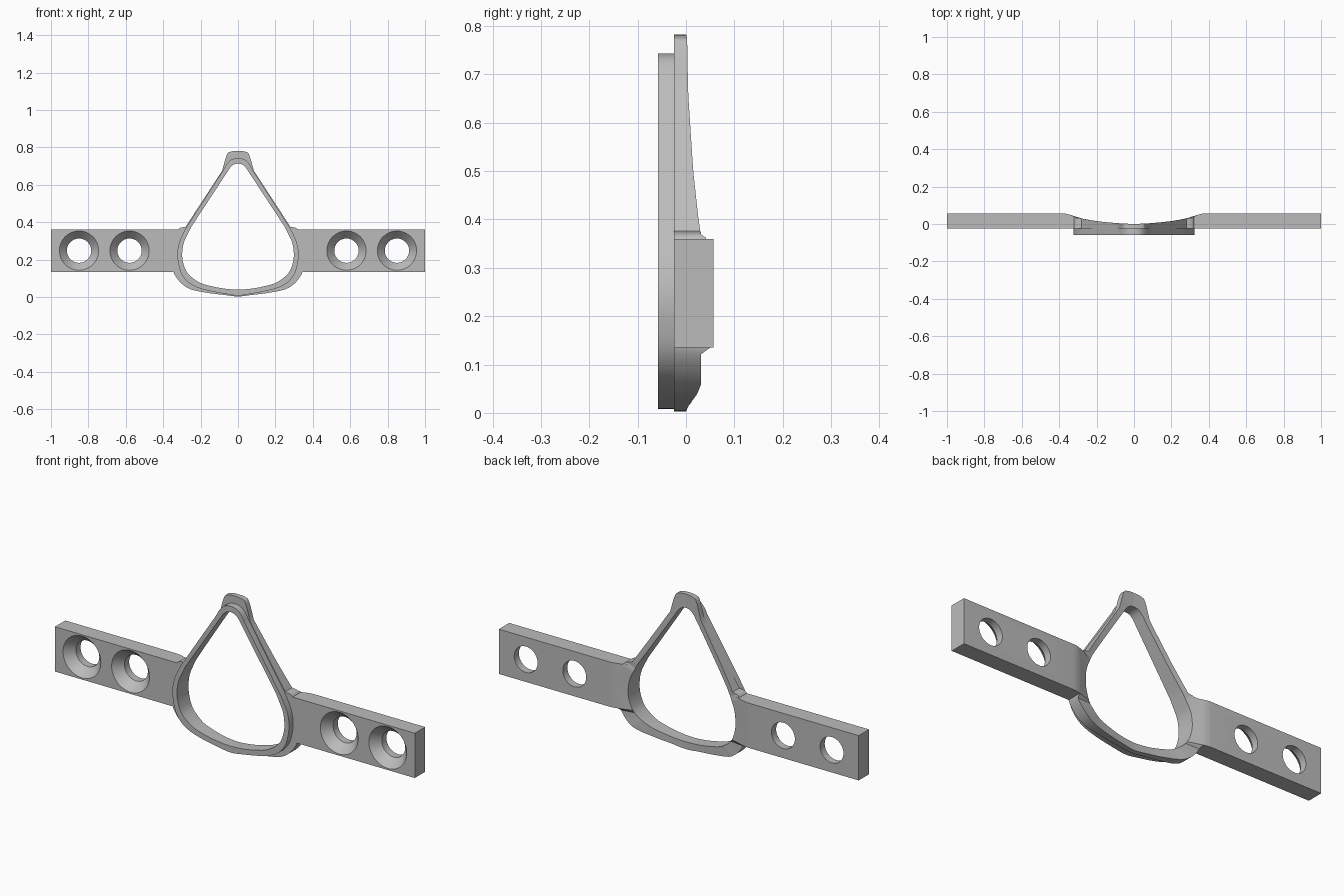
import bpy, bmesh, math
from mathutils import Vector

if "Cube" in bpy.data.objects:
    bpy.data.objects.remove(bpy.data.objects["Cube"])

grey = bpy.data.materials.new("plain grey")
grey.diffuse_color = (0.5, 0.5, 0.5, 1)
grey.use_nodes = True
grey.node_tree.nodes["Principled BSDF"].inputs["Base Color"].default_value = grey.diffuse_color

FRONT, STEP, BACK = -0.058, -0.025, 0.057
ARM_LOW, ARM_HIGH = 0.135, 0.36

# Back surface: depth as a function of distance from the centre line
BACK_CURVE = [(0, 0), (.05, .002), (.1, .005), (.2, .015), (.265, .026), (.3, .034),
              (.325, .043), (.345, .05), (.365, .055), (.385, BACK)]

def back_y(x):
    x = abs(x)
    for (x0, y0), (x1, y1) in zip(BACK_CURVE, BACK_CURVE[1:]):
        if x <= x1:
            return y0 + (y1 - y0) * (x - x0) / (x1 - x0)
    return BACK

# Right halves of the three ring outlines (x, z), top to bottom
INNER = [(0, .713), (.025, .707), (.043, .69), (.055, .672), (.25, .375), (.27, .335),
         (.29, .29), (.298, .24), (.295, .19), (.275, .135), (.24, .1), (.2, .075),
         (.15, .06), (.08, .046), (0, .04)]
LIP = [(0, .743), (.035, .735), (.06, .712), (.078, .68), (.273, .378), (.291, .345),
       (.313, .295), (.324, .24), (.32, .185), (.303, .125), (.268, .08), (.22, .052),
       (.155, .033), (.08, .019), (0, .008)]
OUTER = [(0, .782), (.04, .777), (.06, .76), (.085, .675), (.28, .376), (.32, .362),
         (.33, .30), (.335, .24), (.34, .185), (.345, .135), (.31, .08), (.255, .042),
         (.16, .022), (.08, .012), (0, .003)]
STRUT = 3  # index of the long straight segment

def smooth_loop(half):
    p = [Vector(q) for q in half]
    flip = lambda v: Vector((-v.x, v.y))
    pts = []
    for i in range(len(p) - 1):
        a, b = p[i], p[i + 1]
        if i == STRUT:
            pts += [a.lerp(b, k / 10) for k in range(10)]
            continue
        before = flip(p[1]) if i == 0 else p[i - 1]
        after = flip(p[-2]) if i == len(p) - 2 else p[i + 2]
        if i == STRUT - 1:
            after = 2 * b - a
        if i == STRUT + 1:
            before = 2 * a - b
        for k in range(4):
            t = k / 4
            pts.append(0.5 * (2 * a + (b - before) * t
                              + (2 * before - 5 * a + 4 * b - after) * t * t
                              + (3 * a - before - 3 * b + after) * t ** 3))
    pts.append(p[-1])
    return pts + [flip(v) for v in pts[-2:0:-1]]

def finish(bm, name):
    bmesh.ops.recalc_face_normals(bm, faces=bm.faces)
    mesh = bpy.data.meshes.new(name)
    bm.to_mesh(mesh)
    bm.free()
    mesh.materials.append(grey)
    obj = bpy.data.objects.new(name, mesh)
    bpy.context.collection.objects.link(obj)
    return obj

def select_only(obj):
    bpy.ops.object.select_all(action='DESELECT')
    obj.select_set(True)
    bpy.context.view_layer.objects.active = obj

def shade(obj):
    select_only(obj)
    bpy.ops.object.shade_smooth_by_angle(angle=math.radians(30))

def bridge(bm, rings):
    # Joins a closed series of closed vertex rings with quads
    for r, s in zip(rings, rings[1:] + rings[:1]):
        n = len(r)
        for i in range(n):
            j = (i + 1) % n
            bm.faces.new((r[i], r[j], s[j], s[i]))

# Ring frame with a stepped front lip
def ring_back(v):
    y = back_y(v.x)
    return y if ARM_LOW <= v.y <= ARM_HIGH + 0.005 else min(y, 0.031)

inner, lip, outer = smooth_loop(INNER), smooth_loop(LIP), smooth_loop(OUTER)
bm = bmesh.new()
section = [(inner, lambda v: FRONT), (lip, lambda v: FRONT), (lip, lambda v: STEP),
           (outer, lambda v: STEP), (outer, ring_back), (inner, ring_back)]
bridge(bm, [[bm.verts.new((v.x, y(v), v.y)) for v in loop] for loop, y in section])
shade(finish(bm, "ring_frame"))

# Countersunk screw hole cutter
def hole_cutter(x):
    bm = bmesh.new()
    n = 48
    rings = []
    for r, y in [(.125, STEP - .02), (.105, STEP), (.065, STEP + .045), (.065, BACK + .03)]:
        rings.append([bm.verts.new((x + r * math.cos(2 * math.pi * i / n), y,
                                    .248 + r * math.sin(2 * math.pi * i / n)))
                      for i in range(n)])
    for r, s in zip(rings, rings[1:]):
        for i in range(n):
            j = (i + 1) % n
            bm.faces.new((r[i], r[j], s[j], s[i]))
    bm.faces.new(rings[0])
    bm.faces.new(rings[-1])
    cutter = finish(bm, "hole_cutter")
    cutter.hide_render = True
    return cutter

# Side arms: plan profile raised to a bar, then drilled twice
for side, label in ((1, "right"), (-1, "left")):
    start = 0.305
    plan = [(start, STEP), (1, STEP), (1, BACK)]
    plan += [(x, y) for x, y in reversed(BACK_CURVE) if x > start]
    plan.append((start, back_y(start)))
    bm = bmesh.new()
    low = [bm.verts.new((side * x, y, ARM_LOW)) for x, y in plan]
    high = [bm.verts.new((side * x, y, ARM_HIGH)) for x, y in plan]
    bm.faces.new(low)
    bm.faces.new(high)
    for i in range(len(plan)):
        j = (i + 1) % len(plan)
        bm.faces.new((low[i], low[j], high[j], high[i]))
    arm = finish(bm, label + "_arm")
    for x in (.58, .85):
        cutter = hole_cutter(side * x)
        mod = arm.modifiers.new("screw_hole", 'BOOLEAN')
        mod.operation = 'DIFFERENCE'
        mod.solver = 'EXACT'
        mod.object = cutter
        select_only(arm)
        bpy.ops.object.modifier_apply(modifier=mod.name)
        bpy.data.objects.remove(cutter)
    shade(arm)
